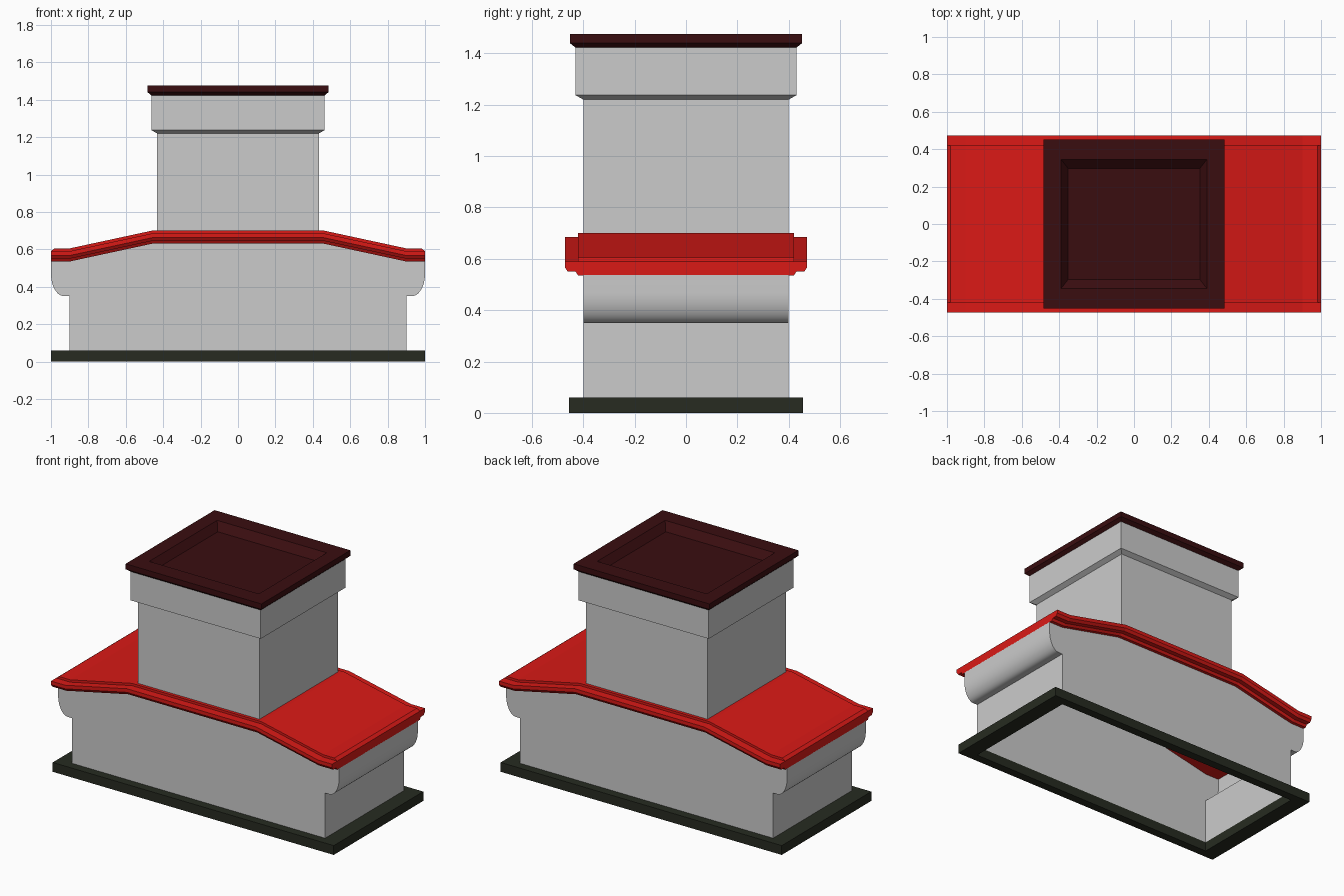
import bpy, bmesh, math

if "Cube" in bpy.data.objects:
    bpy.data.objects.remove(bpy.data.objects["Cube"])


def material(name, rgb):
    m = bpy.data.materials.new(name)
    m.diffuse_color = (*rgb, 1)
    m.use_nodes = True
    m.node_tree.nodes["Principled BSDF"].inputs["Base Color"].default_value = m.diffuse_color
    return m


RED = material("roof_red", (0.70, 0.010, 0.008))
MAROON = material("cap_maroon", (0.042, 0.004, 0.005))
DARK = material("base_dark", (0.020, 0.024, 0.015))


def make(name, bm, mat=None):
    bmesh.ops.remove_doubles(bm, verts=bm.verts, dist=1e-5)
    bmesh.ops.recalc_face_normals(bm, faces=bm.faces)
    me = bpy.data.meshes.new(name)
    bm.to_mesh(me)
    bm.free()
    ob = bpy.data.objects.new(name, me)
    bpy.context.collection.objects.link(ob)
    if mat:
        me.materials.append(mat)
    return ob


def loft(bm, loops, caps=(True, True), close=False):
    """Bridge equal-length vertex loops in order."""
    rings = [[bm.verts.new(p) for p in loop] for loop in loops]
    n = len(rings[0])
    pairs = list(zip(rings, rings[1:])) + ([(rings[-1], rings[0])] if close else [])
    for a, b in pairs:
        for i in range(n):
            j = (i + 1) % n
            bm.faces.new((a[i], a[j], b[j], b[i]))
    if caps[0]:
        bm.faces.new(rings[0])
    if caps[1]:
        bm.faces.new(rings[-1])


def rect(x, y, z):
    return [(-x, -y, z), (x, -y, z), (x, y, z), (-x, y, z)]


# Base: open rectangular frame
bm = bmesh.new()
loft(bm, [rect(1, .455, 0), rect(1, .455, .06), rect(.9, .4, .06), rect(.9, .4, 0)],
     (False, False), close=True)
make("base_frame", bm, DARK)

# Body: hollow shell with rounded brackets at both ends
half = [(.9, .06), (.9, .35), (.93, .35)]
for i in range(1, 11):
    a = math.radians(9 * i)
    half.append((.93 + .07 * math.sin(a), .47 - .12 * math.cos(a)))
half += [(1, .537), (.9, .537), (.46, .635)]
profile = half + [(-x, z) for x, z in reversed(half)]
bm = bmesh.new()
rows = [[bm.verts.new((x, y, z)) for x, z in profile] for y in (-.4, .4)]
for row in rows:
    bm.faces.new(row)
for side in (range(len(half) - 3), range(len(half) + 2, len(profile) - 1)):
    for i in side:
        bm.faces.new((rows[0][i], rows[0][i + 1], rows[1][i + 1], rows[1][i]))
body = make("body_shell", bm)
bpy.context.view_layer.objects.active = body
body.select_set(True)
bpy.ops.object.shade_smooth_by_angle(angle=math.radians(30))

# Roof: moulded cross-section swept along the sloping line
section = [(.42, 0), (.42, -.015), (.472, -.015), (.472, -.038),
           (.46, -.055), (.43, -.055), (.42, -.07)]
section += [(-y, d) for y, d in reversed(section)]
line = [(1, .605), (.98, .605), (.9, .605), (.46, .70)]
line = [(-x, z) for x, z in line] + line[::-1]
loops = []
for x, z in line:
    top = -.015 if abs(x) == 1 else 0   # chamfer at the eaves
    loops.append([(x, y, z + min(d, top)) for y, d in section])
bm = bmesh.new()
loft(bm, loops)
bmesh.ops.dissolve_degenerate(bm, dist=1e-5, edges=bm.edges)
make("roof", bm, RED)

# Chimney stack with wider collar
bm = bmesh.new()
loft(bm, [rect(.433, .4, .69), rect(.433, .4, 1.22), rect(.463, .43, 1.237),
          rect(.463, .43, 1.424)])
make("chimney_stack", bm)

# Chimney cap with recessed panel
bm = bmesh.new()
loft(bm, [rect(.463, .43, 1.422), rect(.483, .452, 1.44), rect(.483, .452, 1.475),
          rect(.39, .345, 1.475), rect(.352, .297, 1.43)])
make("chimney_cap", bm, MAROON)
